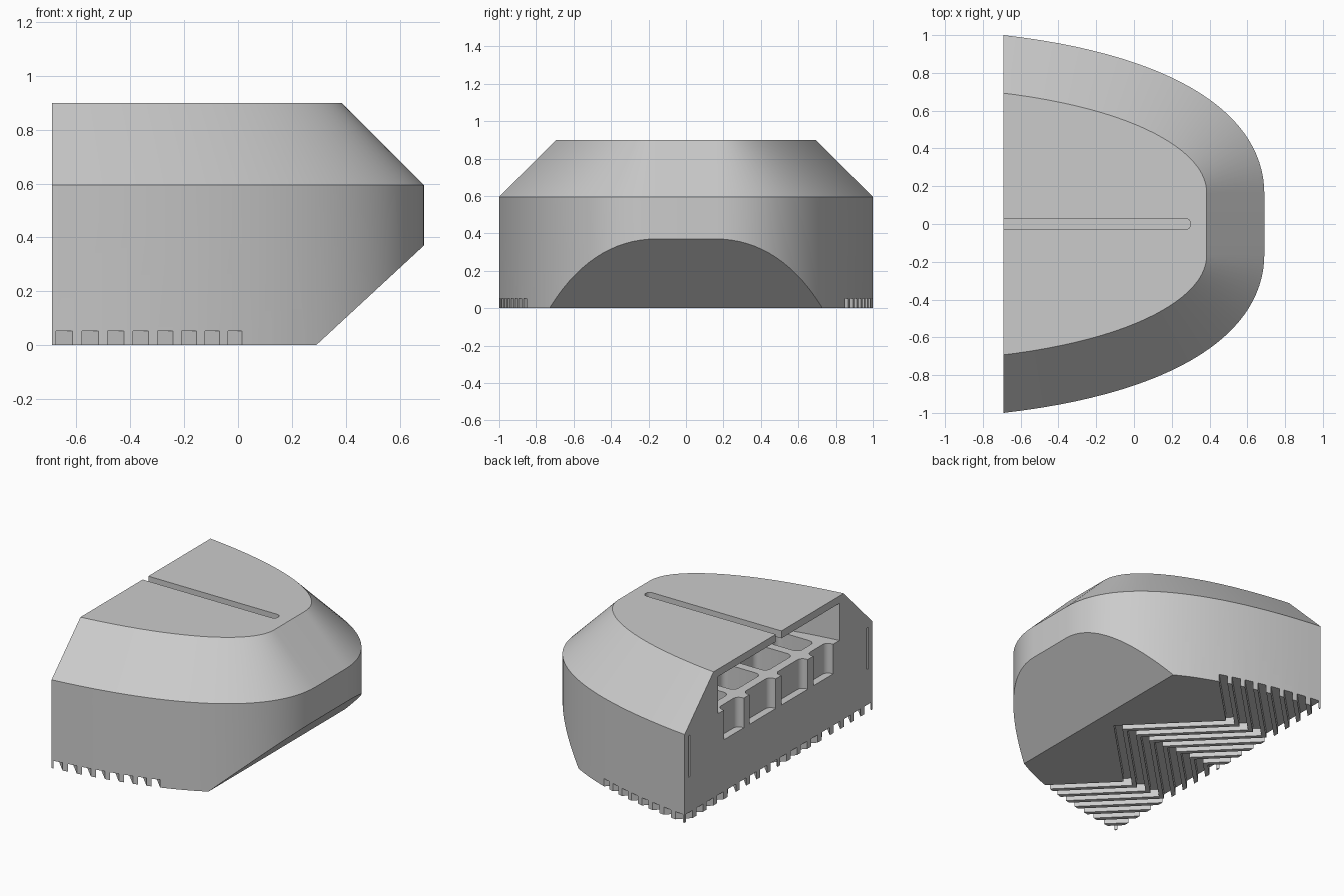
import bpy, bmesh, math
from mathutils import Vector

old = bpy.data.objects.get("Cube")
if old:
    bpy.data.objects.remove(old, do_unlink=True)

CUT_X = -0.69          # flat open face
SOLE_X = 0.29          # where the toe ramp meets the ground

grey = bpy.data.materials.new("Plain grey")
grey.use_nodes = True
color = (0.6, 0.6, 0.6, 1)
grey.diffuse_color = color
grey.node_tree.nodes["Principled BSDF"].inputs["Base Color"].default_value = color


def outline(inset, steps=28):
    """Rounded nose outline, moved inward by inset; runs past the flat face."""
    p = [Vector(c) for c in ((-0.69, 1), (0.26, 0.89), (0.69, 0.56), (0.69, 0.16))]
    side = []
    for i in range(steps + 1):
        t = i / steps
        s = 1 - t
        pos = s**3 * p[0] + 3 * s * s * t * p[1] + 3 * s * t * t * p[2] + t**3 * p[3]
        tan = (s * s * (p[1] - p[0]) + 2 * s * t * (p[2] - p[1]) + t * t * (p[3] - p[2])).normalized()
        pos = pos + inset * Vector((tan.y, -tan.x))
        if i == 0:
            side.append(pos - 0.15 * tan)
        side.append(pos)
    return side + [Vector((v.x, -v.y)) for v in reversed(side)]


def rounded_rect(x0, x1, y0, y1, r, steps=6):
    pts = []
    corners = ((x1 - r, y1 - r), (x0 + r, y1 - r), (x0 + r, y0 + r), (x1 - r, y0 + r))
    for k, (cx, cy) in enumerate(corners):
        for i in range(steps + 1):
            a = (k + i / steps) * math.pi / 2
            pts.append(Vector((cx + r * math.cos(a), cy + r * math.sin(a))))
    return pts


def loft(bm, rings):
    """Closed solid through (outline, height) rings."""
    loops = [[bm.verts.new((v.x, v.y, z)) for v in pts] for pts, z in rings]
    for a, b in zip(loops, loops[1:]):
        for i in range(len(a)):
            j = (i + 1) % len(a)
            bm.faces.new((a[i], a[j], b[j], b[i]))
    bm.faces.new(loops[0])
    bm.faces.new(loops[-1])


def slice_off(bm, point, normal):
    """Remove everything on the normal side of a plane and close the cut."""
    cut = bmesh.ops.bisect_plane(bm, geom=bm.verts[:] + bm.edges[:] + bm.faces[:],
                                 plane_co=point, plane_no=normal, clear_outer=True)
    edges = [e for e in cut["geom_cut"] if isinstance(e, bmesh.types.BMEdge)]
    bmesh.ops.holes_fill(bm, edges=edges, sides=0)


def make_object(name, bm):
    bmesh.ops.recalc_face_normals(bm, faces=bm.faces[:])
    mesh = bpy.data.meshes.new(name)
    bm.to_mesh(mesh)
    bm.free()
    mesh.materials.append(grey)
    obj = bpy.data.objects.new(name, mesh)
    bpy.context.collection.objects.link(obj)
    return obj


def carve(obj, name, solids, trim=None):
    """Subtract a group of prisms, each (outline, bottom, top)."""
    bm = bmesh.new()
    for pts, z0, z1 in solids:
        loft(bm, [(pts, z0), (pts, z1)])
    if trim is not None:
        slice_off(bm, (trim, 0, 0), (1, 0, 0))
    cutter = make_object(name, bm)
    cutter.hide_render = True
    mod = obj.modifiers.new(name, 'BOOLEAN')
    mod.operation = 'DIFFERENCE'
    mod.solver = 'EXACT'
    mod.object = cutter
    bpy.context.view_layer.objects.active = obj
    bpy.ops.object.modifier_apply(modifier=mod.name)
    bpy.data.objects.remove(cutter, do_unlink=True)


# Body: upright wall, sloped shoulder, flat end and toe ramp
bm = bmesh.new()
loft(bm, [(outline(0), 0), (outline(0), 0.595), (outline(0.305), 0.9)])
slice_off(bm, (CUT_X, 0, 0), (-1, 0, 0))
slice_off(bm, (SOLE_X, 0, 0), (0.37, 0, -0.40))
body = make_object("body_shell", bm)

# Hollow chamber under the lid
carve(body, "chamber", [(outline(0.35), 0.6, 0.85)])

# Grid of rounded pockets in the chamber floor
pockets = []
columns = ((0.03, 0.31), (0.37, 0.58))
for x0, x1, count in ((-0.92, -0.64, 2), (-0.58, -0.30, 2), (-0.24, 0.04, 1)):
    for y0, y1 in columns[:count]:
        top = min(y1, 0.54) if x0 > -0.6 else y1
        pockets.append((rounded_rect(x0, x1, y0, top, 0.04), 0.4, 0.65))
        pockets.append((rounded_rect(x0, x1, -top, -y0, 0.04), 0.4, 0.65))
carve(body, "pockets", pockets)

# Long slot through the lid
carve(body, "lid_slot", [(rounded_rect(-0.9, 0.3, -0.03, 0.03, 0.029), 0.8, 1)])

# Narrow upright slits beside the opening
carve(body, "end_slits", [(rounded_rect(-0.8, -0.62, s * 0.95 - 0.008, s * 0.95 + 0.008, 0.007), 0.29, 0.57)
                          for s in (-1, 1)])

# Zigzag tread grooves in the sole
zigzag = [(0.05, -1.05), (-0.5, -0.5), (0, 0), (-0.5, 0.5), (0.05, 1.05)]
grooves = []
for k in range(14):
    x = -0.675 + 0.11 * k
    near = [Vector((x + dx, y)) for dx, y in zigzag]
    far = [Vector((x + dx + 0.07, y)) for dx, y in reversed(zigzag)]
    grooves.append((near + far, -0.05, 0.052))
carve(body, "tread_grooves", grooves, trim=0.26)

# Smooth curved walls, crisp edges
bpy.ops.object.select_all(action='DESELECT')
body.select_set(True)
bpy.context.view_layer.objects.active = body
bpy.ops.object.shade_smooth_by_angle(angle=math.radians(30))
